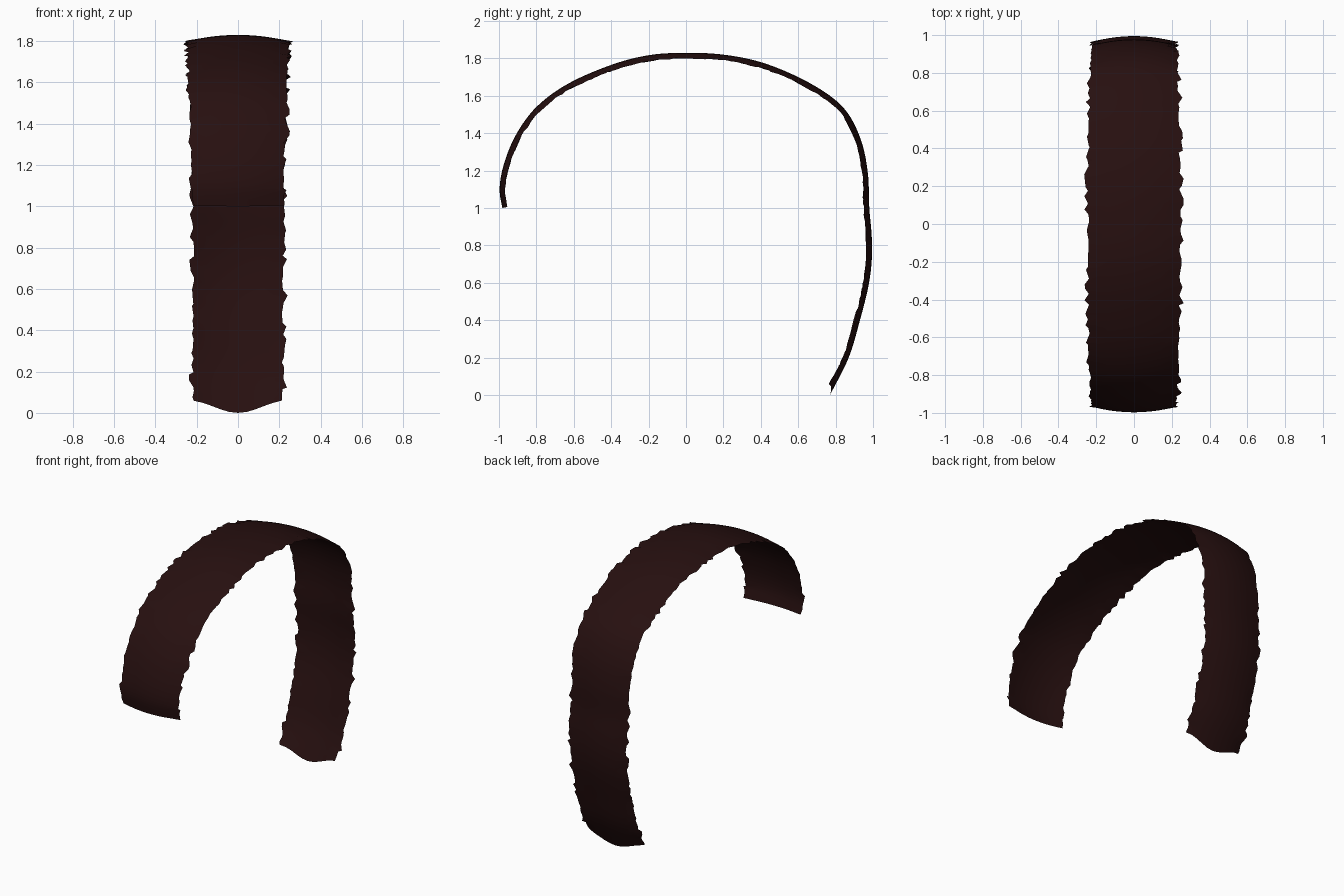
import bpy, bmesh, math, random
from mathutils import Vector

if "Cube" in bpy.data.objects:
    bpy.data.objects.remove(bpy.data.objects["Cube"])

random.seed(7)

# Centre line of the band in (y, z), from the front end over the top to the back end
PATH = [(-0.982, 1.0), (-0.997, 1.1), (-0.975, 1.23), (-0.91, 1.39), (-0.80, 1.54),
        (-0.63, 1.665), (-0.4, 1.765), (-0.2, 1.817), (0, 1.83), (0.2, 1.82),
        (0.4, 1.78), (0.6, 1.70), (0.77, 1.60), (0.87, 1.50), (0.94, 1.35),
        (0.973, 1.18), (0.98, 1.0), (0.993, 0.85), (0.993, 0.72), (0.975, 0.58),
        (0.93, 0.4), (0.87, 0.2), (0.77, 0.0)]
STATIONS, COLUMNS = 120, 10


def smooth_path(points, steps=12):
    """Catmull-Rom curve through the points."""
    p = [Vector(q) for q in points]
    p = [2 * p[0] - p[1]] + p + [2 * p[-1] - p[-2]]
    out = []
    for i in range(1, len(p) - 2):
        a, b, c, d = p[i - 1:i + 3]
        for k in range(steps):
            t = k / steps
            out.append(0.5 * (2 * b + (c - a) * t + (2 * a - 5 * b + 4 * c - d) * t * t
                              + (3 * b - a - 3 * c + d) * t ** 3))
    return out + [p[-2]]


def resample(points, count):
    """Evenly spaced points along a polyline."""
    dist = [0.0]
    for a, b in zip(points, points[1:]):
        dist.append(dist[-1] + (b - a).length)
    out, k = [], 0
    for i in range(count):
        s = dist[-1] * i / (count - 1)
        while k < len(points) - 2 and dist[k + 1] < s:
            k += 1
        out.append(points[k].lerp(points[k + 1], (s - dist[k]) / (dist[k + 1] - dist[k])))
    return out


def half_width(u):
    """Slightly wider over the top, narrower at both ends."""
    return 0.212 + 0.026 * math.sin(math.pi * min(1, u / 0.7))


centre = resample(smooth_path(PATH), STATIONS)
bm = bmesh.new()
rows = []
for i, c in enumerate(centre):
    u = i / (STATIONS - 1)
    t = (centre[min(i + 1, STATIONS - 1)] - centre[max(i - 1, 0)]).normalized()
    n = Vector((-t.y, t.x))
    end_lift = max(0, (u - 0.93) / 0.07)      # back end comes to a rounded point
    row = []
    for j in range(COLUMNS + 1):
        v = 2 * j / COLUMNS - 1
        x = v * half_width(u)
        sag = 0.028 * v * v
        slide = 0.05 * end_lift * (1 - math.cos(math.pi * v)) / 2
        if j in (0, COLUMNS):                 # ragged side edges
            x += math.copysign(random.uniform(-0.012, 0.028), v)
            if 0 < i < STATIONS - 1:
                slide += random.uniform(-0.014, 0.014)
            sag += random.uniform(-0.002, 0.006)
        q = c - n * sag - t * slide
        row.append(bm.verts.new((x, q.x, q.y)))
    rows.append(row)
for a, b in zip(rows, rows[1:]):
    for j in range(COLUMNS):
        bm.faces.new((a[j], a[j + 1], b[j + 1], b[j]))
for f in bm.faces:
    f.smooth = True

mesh = bpy.data.meshes.new("hair_strip")
bm.to_mesh(mesh)
bm.free()
strip = bpy.data.objects.new("hair_strip", mesh)
bpy.context.collection.objects.link(strip)

# Very dark reddish brown
brown = bpy.data.materials.new("dark_brown")
brown.diffuse_color = (0.02, 0.005, 0.005, 1)
brown.use_nodes = True
brown.node_tree.nodes["Principled BSDF"].inputs["Base Color"].default_value = brown.diffuse_color
mesh.materials.append(brown)
